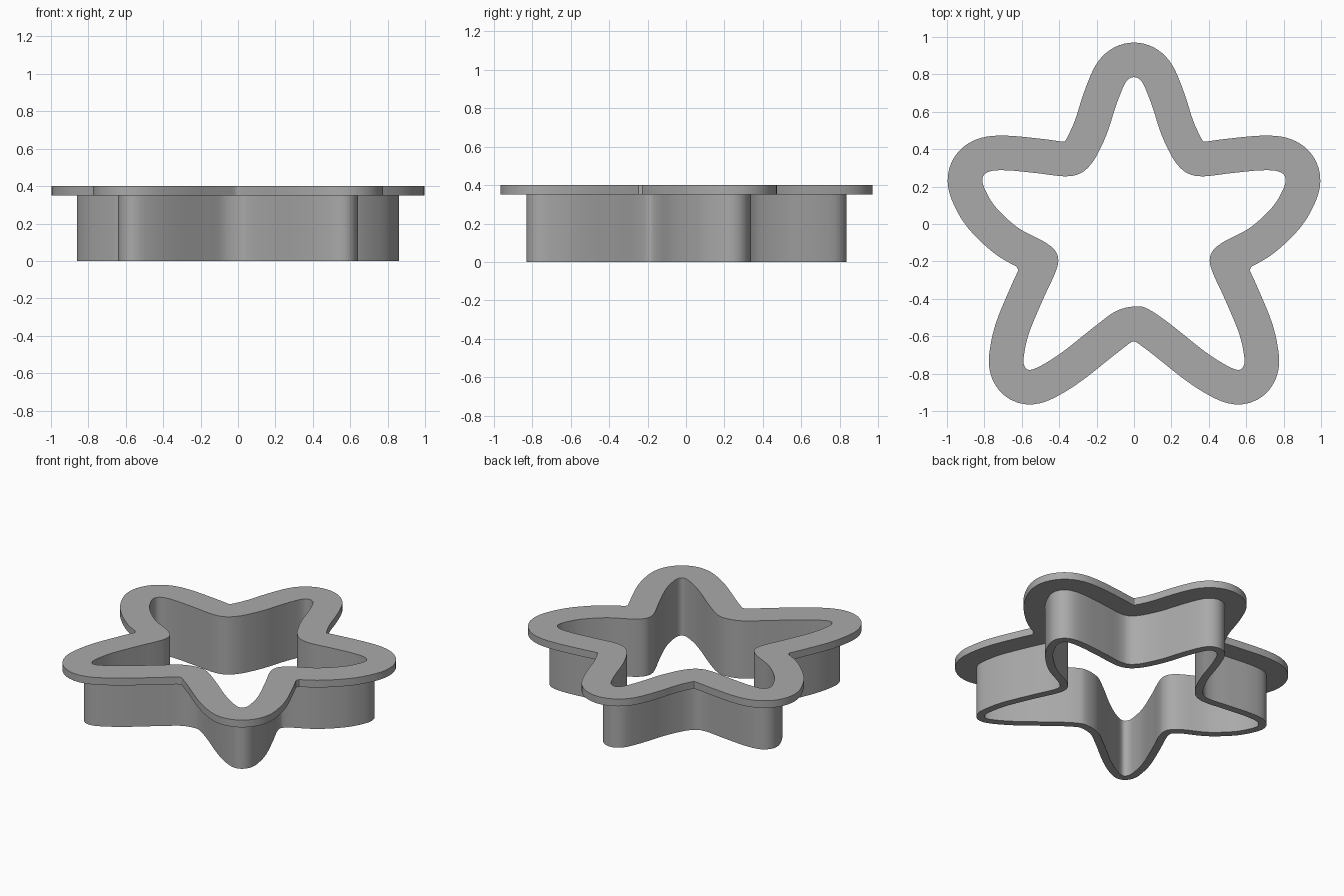
import bpy, bmesh, math
from mathutils import Vector

if "Cube" in bpy.data.objects:
    bpy.data.objects.remove(bpy.data.objects["Cube"], do_unlink=True)

WALL, RIM = 0.05, 0.185       # outward widths from the inner outline
UNDERSIDE, TOP = 0.35, 0.4    # flange heights
STEPS = 8                     # samples per outline span

# Right half of the inner star outline, clockwise between the tip and the lower notch
half = [(.04, .763), (.075, .69), (.107, .6), (.135, .51), (.172, .42), (.222, .33),
        (.285, .272), (.37, .255), (.52, .272), (.68, .287), (.775, .28), (.811, .24),
        (.79, .17), (.735, .085), (.62, -.02), (.48, -.095), (.42, -.145), (.405, -.2),
        (.425, -.27), (.485, -.4), (.56, -.58), (.588, -.7), (.587, -.757),
        (.555, -.78), (.48, -.748), (.37, -.675), (.2, -.54), (.09, -.463)]
knots = [(0, .785)] + half + [(.02, -.44)] + [(-x, y) for x, y in reversed(half)]
knots = [Vector(k) for k in knots]


def smooth_loop(pts):
    """Closed Catmull-Rom curve through the points."""
    loop, n = [], len(pts)
    for i in range(n):
        a, b, c, d = (pts[(i + k) % n] for k in (-1, 0, 1, 2))
        for s in range(STEPS):
            t = s / STEPS
            loop.append(b + (c - a) * t / 2 + (a - 2.5 * b + 2 * c - d / 2) * t ** 2
                        + (1.5 * (b - c) + (d - a) / 2) * t ** 3)
    return loop


def offset_loop(loop, dist):
    """Push the loop outward; overlapping runs collapse to one sharp corner."""
    n, out = len(loop), []
    for i in range(n):
        t = (loop[(i + 1) % n] - loop[i - 1]).normalized()
        out.append(loop[i] + Vector((-t.y, t.x)) * dist)
    good = [min((p - q).length for q in loop) > dist * 0.99 for p in out]
    result = list(out)
    for i in range(n):
        if not good[i]:
            before = next(k for k in range(1, n) if good[i - k])
            after = next(k for k in range(1, n) if good[(i + k) % n])
            result[i] = (out[i - before] + out[(i + after) % n]) / 2
    return result


inner = smooth_loop(knots)
wall = offset_loop(inner, WALL)
rim = offset_loop(inner, RIM)

# Closed L-shaped section swept around the star: thin wall with a flange on top
section = [(inner, 0), (wall, 0), (wall, UNDERSIDE), (rim, UNDERSIDE), (rim, TOP), (inner, TOP)]
bm = bmesh.new()
rings = [[bm.verts.new((p.x, p.y, z)) for p in loop] for loop, z in section]
for k, ring in enumerate(rings):
    nxt = rings[(k + 1) % len(rings)]
    for i in range(len(ring)):
        j = (i + 1) % len(ring)
        bm.faces.new((ring[i], ring[j], nxt[j], nxt[i]))
bmesh.ops.remove_doubles(bm, verts=bm.verts, dist=0.0005)
bmesh.ops.recalc_face_normals(bm, faces=bm.faces)
mesh = bpy.data.meshes.new("star_cutter")
bm.to_mesh(mesh)
bm.free()
cutter = bpy.data.objects.new("star_cutter", mesh)
bpy.context.collection.objects.link(cutter)

# Plain grey finish
grey = bpy.data.materials.new("plain_grey")
grey.use_nodes = True
colour = (0.4, 0.4, 0.4, 1)
grey.diffuse_color = colour
grey.node_tree.nodes["Principled BSDF"].inputs["Base Color"].default_value = colour
mesh.materials.append(grey)

# Smooth walls, crisp rims
bpy.context.view_layer.objects.active = cutter
cutter.select_set(True)
bpy.ops.object.shade_smooth_by_angle(angle=math.radians(30))
